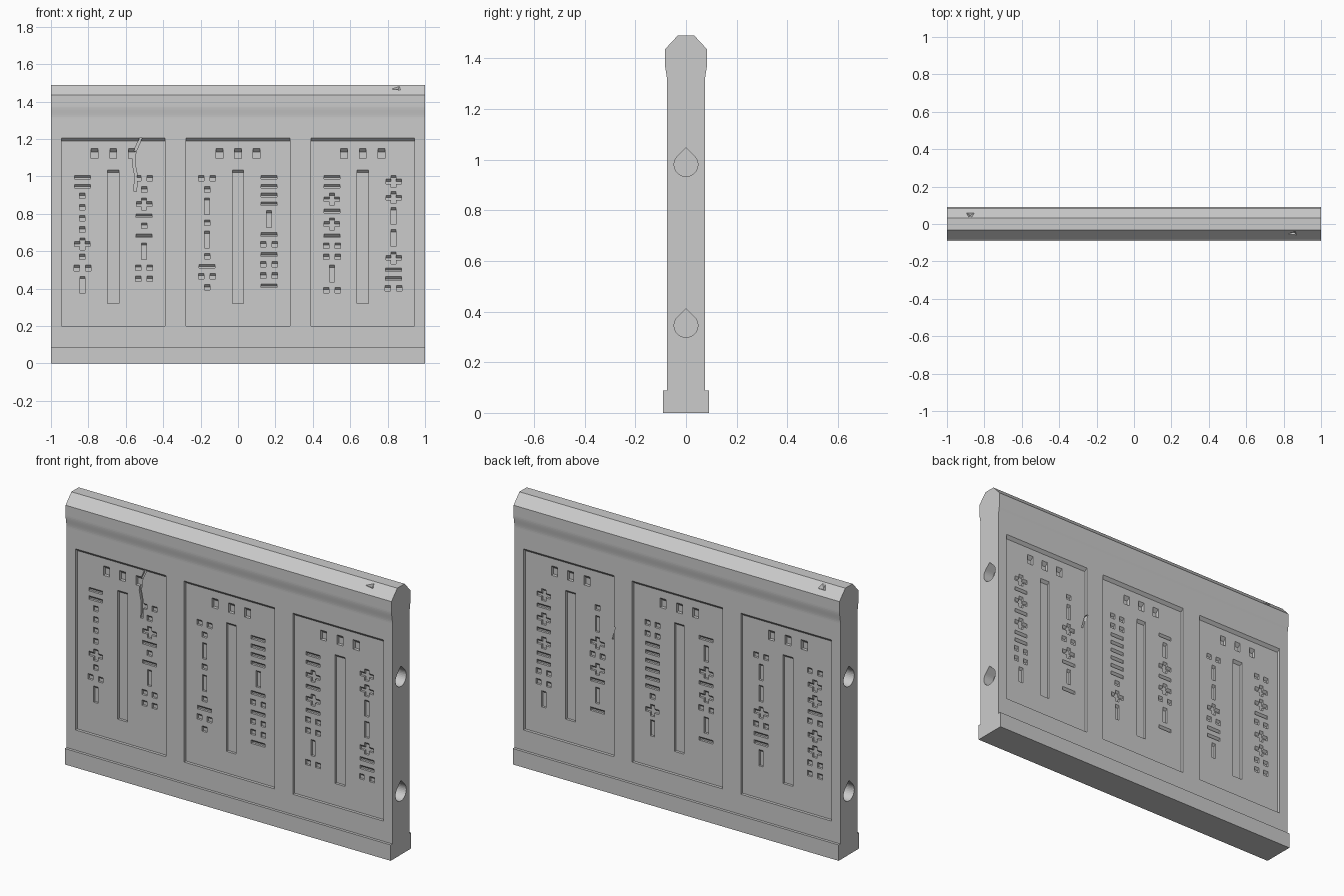
import bpy, bmesh, math
from mathutils import Vector

if "Cube" in bpy.data.objects:
    bpy.data.objects.remove(bpy.data.objects["Cube"], do_unlink=True)

GREY = (0.6, 0.6, 0.6, 1)
mat = bpy.data.materials.new("stone_grey")
mat.use_nodes = True
mat.diffuse_color = GREY
mat.node_tree.nodes["Principled BSDF"].inputs["Base Color"].default_value = GREY

FACE, PANEL, GLYPH = 0.075, 0.016, 0.012   # wall face, recess depths
FLOOR = FACE - PANEL


def loft(bm, ring_a, ring_b):
    """Closed solid between two matching outlines."""
    a = [bm.verts.new(p) for p in ring_a]
    b = [bm.verts.new(p) for p in ring_b]
    bm.faces.new(a)
    bm.faces.new(b[::-1])
    for i in range(len(a)):
        j = (i + 1) % len(a)
        bm.faces.new((a[j], a[i], b[i], b[j]))


def carve(bm, side, outline, surface, depth, extra=0.005, slope=True):
    """Pocket cutter on the front (-1) or back (1) with a sloped ceiling."""
    mid = (max(z for x, z in outline) + min(z for x, z in outline)) / 2
    outer, inner = [], []
    for x, z in outline:
        up = 1 if slope and z > mid else 0
        outer.append((x, side * (surface + extra), z + up * extra))
        inner.append((x, side * (surface - depth), z - up * depth))
    loft(bm, outer, inner)


def rect(x, top, w, h):
    return [(x - w / 2, top - h), (x + w / 2, top - h), (x + w / 2, top), (x - w / 2, top)]


def plus(x, top):
    t, r, a, b, c = 0.013, 0.042, top - 0.02, top - 0.045, top - 0.065
    half = [(t, c), (t, b), (r, b), (r, a), (t, a), (t, top)]
    return [(x + u, z) for u, z in half] + [(x - u, z) for u, z in half[::-1]]


def mesh_object(name, bm):
    bmesh.ops.recalc_face_normals(bm, faces=bm.faces)
    me = bpy.data.meshes.new(name)
    bm.to_mesh(me)
    bm.free()
    ob = bpy.data.objects.new(name, me)
    bpy.context.collection.objects.link(ob)
    me.materials.append(mat)
    return ob


def cut(target, bm, name):
    cutter = mesh_object(name, bm)
    cutter.hide_render = True
    mod = target.modifiers.new(name, "BOOLEAN")
    mod.operation, mod.solver, mod.object = "DIFFERENCE", "EXACT", cutter
    bpy.ops.object.select_all(action="DESELECT")
    bpy.context.view_layer.objects.active = target
    target.select_set(True)
    bpy.ops.object.modifier_apply(modifier=name)
    bpy.data.objects.remove(cutter, do_unlink=True)


# Wall: plinth, body, gently flared coping and chamfered top
side = [(0.09, 0), (0.09, 0.088), (FACE, 0.088)]
for i in range(9):
    t = i / 8
    side.append((FACE + 0.008 * t * t * (3 - 2 * t), 1.31 + 0.07 * t))
side += [(0.083, 1.435), (0.032, 1.49)]
profile = side + [(-y, z) for y, z in side[::-1]]
bm = bmesh.new()
loft(bm, [(-1, y, z) for y, z in profile], [(1, y, z) for y, z in profile])
wall = mesh_object("wall", bm)

# Three recessed panels on each face
CENTRES = (-0.667, 0, 0.667)
bm = bmesh.new()
for s in (-1, 1):
    for cx in CENTRES:
        carve(bm, s, rect(cx, 1.205, 0.555, 1.005), FACE, PANEL)
cut(wall, bm, "panel_cutter")

# Pattern marks: B bar, D dot, T two dots, P plus, V upright; step to next row
STEP = {"B": 0.047, "D": 0.06, "T": 0.06, "P": 0.086, "V": 0.118}
FRONT = ("BBDDDDPDTV", "TDPBDBVTT", "TDVDVDBTD", "BBBBVBTBTTB", "BBPBPBTTVT", "PPVVPBBT")
BACK = ("TPPBTPPTT", "TVVPTBBV", "BVPBPTVB", "TTBBBBBBDPV", "DVPTPBVB", "PBPBPBBTTV")
bm = bmesh.new()
for s, columns in ((-1, FRONT), (1, BACK)):
    for n, marks in enumerate(columns):
        x = CENTRES[n // 2] + (0.165 if n % 2 else -0.165)
        z = 1.005
        for m in marks:
            shapes = {"B": [rect(x, z, 0.085, 0.02)],
                      "D": [rect(x, z, 0.03, 0.03)],
                      "T": [rect(x - 0.031, z, 0.03, 0.03), rect(x + 0.031, z, 0.03, 0.03)],
                      "P": [plus(x, z)],
                      "V": [rect(x, z, 0.026, 0.09)]}[m]
            for outline in shapes:
                carve(bm, s, outline, FLOOR, GLYPH)
            z -= STEP[m]
    # Central slot and three small windows per panel
    for cx in CENTRES:
        carve(bm, s, rect(cx, 1.035, 0.06, 0.715), FLOOR, 0.014)
        for dx in (-0.1, 0, 0.1):
            carve(bm, s, rect(cx + dx, 1.148, 0.037, 0.053), FLOOR, 0.018)
cut(wall, bm, "mark_cutter")


def crack(bm, s, path, width):
    left = [(x - width / 2, z) for x, z in path]
    right = [(x + width / 2, z) for x, z in path[::-1]]
    carve(bm, s, left + right, FLOOR, 0.013, PANEL + 0.004, slope=False)


# Cracks on both faces
bm = bmesh.new()
crack(bm, -1, [(-0.52, 1.204), (-0.553, 1.13), (-0.558, 1.07), (-0.546, 1.01), (-0.549, 0.92)], 0.014)
crack(bm, 1, [(0.385, 0.92), (0.408, 0.84)], 0.008)
cut(wall, bm, "crack_cutter")

# Teardrop sockets in both ends
bm = bmesh.new()
R, DEPTH = 0.047, 0.06
for s in (-1, 1):
    for cz in (0.98, 0.345):
        drop = [(0, cz + R * math.sqrt(2))]
        for i in range(25):
            a = math.radians(45 - 270 * i / 24)
            drop.append((R * math.cos(a), cz + R * math.sin(a)))
        loft(bm, [(s * 1.01, y, z) for y, z in drop], [(s * (1 - DEPTH), y, z) for y, z in drop])
cut(wall, bm, "socket_cutter")

# Small chips knocked out of the top chamfers
bm = bmesh.new()
for ring, tip in (([(0.785, -0.064, 1.475), (0.87, -0.036, 1.506), (0.885, -0.072, 1.466)], (0.855, -0.044, 1.458)),
                  ([(-0.92, 0.075, 1.465), (-0.83, 0.075, 1.465), (-0.86, 0.03, 1.51), (-0.89, 0.03, 1.51)],
                   (-0.875, 0.045, 1.455))):
    verts = [bm.verts.new(p) for p in ring]
    apex = bm.verts.new(tip)
    bm.faces.new(verts)
    for i, v in enumerate(verts):
        bm.faces.new((v, verts[i - 1], apex))
cut(wall, bm, "chip_cutter")
